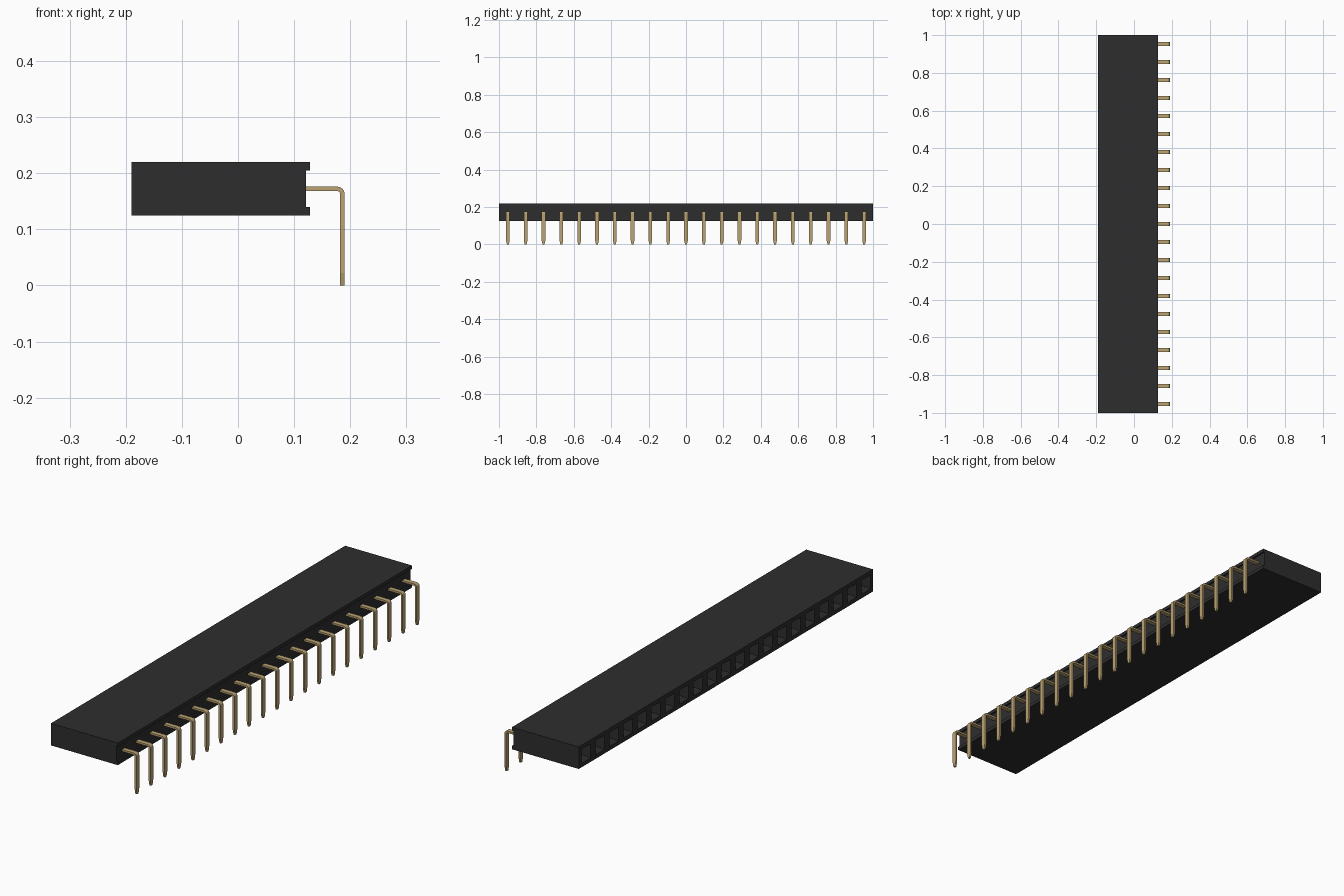
import bpy, bmesh, math
from mathutils import Vector

cube = bpy.data.objects.get("Cube")
if cube:
    bpy.data.objects.remove(cube, do_unlink=True)

COUNT = 21
PITCH = 2 / COUNT


def material(name, colour, roughness):
    m = bpy.data.materials.new(name)
    m.use_nodes = True
    m.diffuse_color = colour
    bsdf = m.node_tree.nodes["Principled BSDF"]
    bsdf.inputs["Base Color"].default_value = colour
    bsdf.inputs["Roughness"].default_value = roughness
    return m


def add_object(name, bm, mat):
    bmesh.ops.recalc_face_normals(bm, faces=bm.faces)
    mesh = bpy.data.meshes.new(name)
    bm.to_mesh(mesh)
    bm.free()
    mesh.materials.append(mat)
    obj = bpy.data.objects.new(name, mesh)
    bpy.context.collection.objects.link(obj)
    return obj


def extrude_profile(points, y0, y1):
    """Solid made by sweeping an x/z outline along y."""
    bm = bmesh.new()
    face = bm.faces.new([bm.verts.new((x, y0, z)) for x, z in points])
    out = bmesh.ops.extrude_face_region(bm, geom=[face])
    moved = [v for v in out["geom"] if isinstance(v, bmesh.types.BMVert)]
    bmesh.ops.translate(bm, verts=moved, vec=(0, y1 - y0, 0))
    bmesh.ops.recalc_face_normals(bm, faces=bm.faces)
    return bm


black = material("black plastic", (0.027, 0.027, 0.027, 1), 0.6)
gold = material("gold metal", (0.50, 0.37, 0.17, 1), 0.4)

# Housing: long block with a channel along the pin side
left, right, channel = -0.19, 0.128, 0.121
bottom, top, lip = 0.125, 0.22, 0.015
bm = extrude_profile([
    (left, bottom), (right, bottom), (right, bottom + lip),
    (channel, bottom + lip), (channel, top - lip),
    (right, top - lip), (right, top), (left, top)], -1, 1)

# Divide the socket side into one cell per contact
for i in range(1, COUNT):
    bmesh.ops.bisect_plane(
        bm, geom=bm.verts[:] + bm.edges[:] + bm.faces[:],
        plane_co=(0, -1 + i * PITCH, 0), plane_no=(0, 1, 0))

# Sockets: flared square mouth leading into a narrow hole
cells = [f for f in bm.faces if f.normal.x < -0.9]
bmesh.ops.inset_individual(bm, faces=cells, thickness=0.024)
bmesh.ops.inset_individual(bm, faces=cells, thickness=0.011, depth=-0.012)
bmesh.ops.inset_individual(bm, faces=cells, thickness=0.0001, depth=-0.15)
add_object("housing", bm, black)

# Pins: flat strip, bent down at a right angle, with a tapered tip
outer, inner, upper, lower = 0.19, 0.182, 0.176, 0.168
root, radius, tip, half = 0.11, 0.013, 0.022, 0.01


def bend(r, steps=6):
    cx, cz = outer - radius, upper - radius
    angles = [math.pi / 2 * (1 - k / steps) for k in range(steps + 1)]
    return [(cx + r * math.cos(a), cz + r * math.sin(a)) for a in angles]


outline = ([(root, upper)] + bend(radius) + [(outer, tip), (outer, 0),
           (inner, 0), (inner, tip)]
           + bend(radius - (outer - inner))[::-1] + [(root, lower)])

for i in range(COUNT):
    bm = extrude_profile(outline, -half, half)
    # Cut across at the taper line, then narrow the end
    bmesh.ops.bisect_plane(
        bm, geom=bm.verts[:] + bm.edges[:] + bm.faces[:],
        plane_co=(0, 0, tip), plane_no=(0, 0, 1))
    for v in bm.verts:
        if v.co.z < 0.001:
            v.co.y *= 0.5
    pin = add_object(f"pin_{i + 1}", bm, gold)
    pin.location = Vector((0, (i - (COUNT - 1) / 2) * PITCH, 0))
    for p in pin.data.polygons:
        p.use_smooth = False
